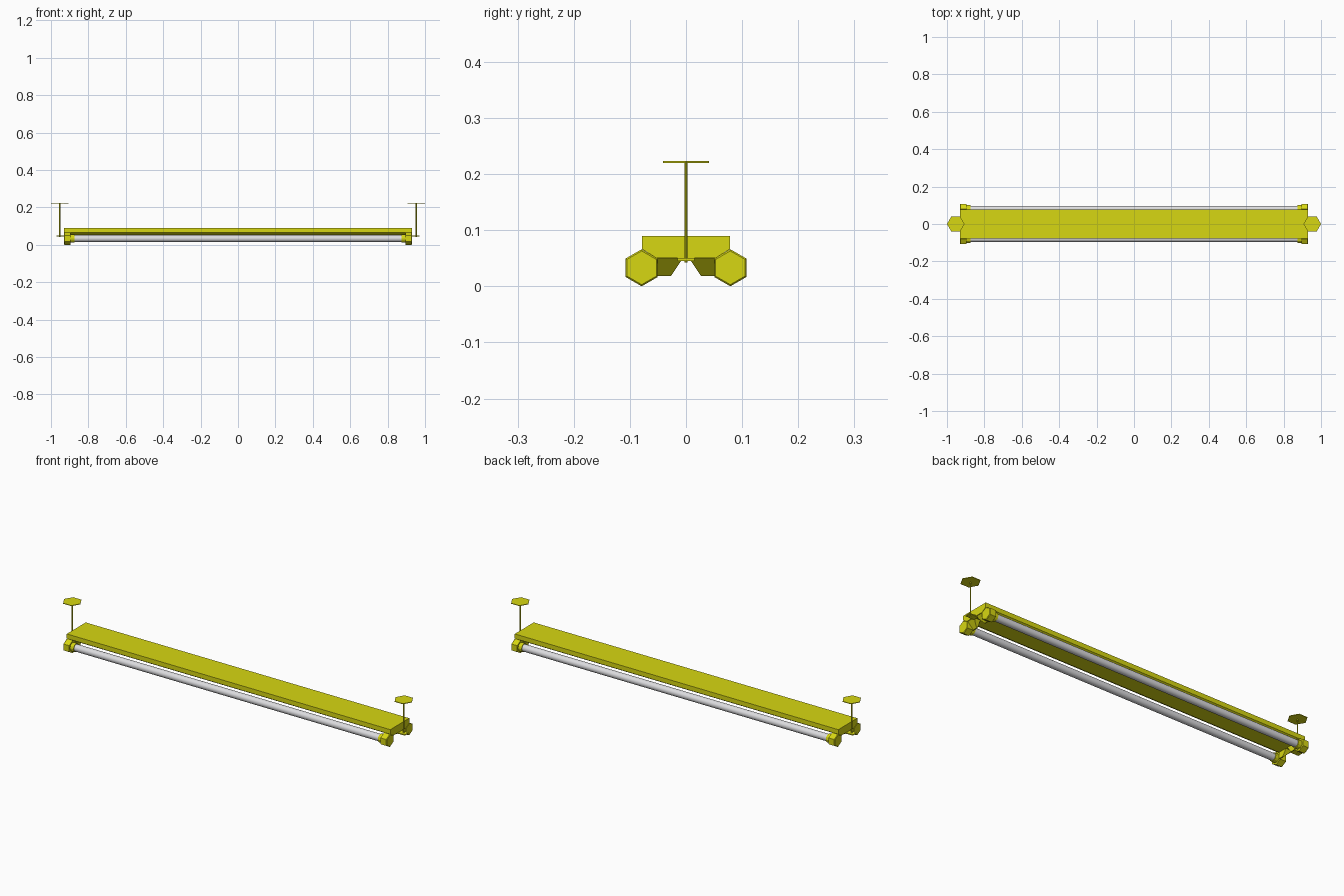
import bpy, bmesh
from math import cos, sin, pi

cube = bpy.data.objects.get("Cube")
if cube:
    bpy.data.objects.remove(cube)


def material(name, rgb):
    m = bpy.data.materials.new(name)
    m.use_nodes = True
    m.diffuse_color = (*rgb, 1)
    m.node_tree.nodes["Principled BSDF"].inputs["Base Color"].default_value = (*rgb, 1)
    return m


YELLOW = material("yellow_metal", (0.68, 0.68, 0.006))
WHITE = material("white_tube", (0.72, 0.72, 0.74))


def loft(name, rings, mat, smooth=False):
    """Closed solid through matching rings of points."""
    bm = bmesh.new()
    loops = [[bm.verts.new(p) for p in ring] for ring in rings]
    n = len(loops[0])
    for a, b in zip(loops, loops[1:]):
        for i in range(n):
            j = (i + 1) % n
            bm.faces.new((a[i], a[j], b[j], b[i]))
    bm.faces.new(loops[0])
    bm.faces.new(loops[-1])
    bmesh.ops.recalc_face_normals(bm, faces=bm.faces)
    mesh = bpy.data.meshes.new(name)
    bm.to_mesh(mesh)
    bm.free()
    mesh.materials.append(mat)
    ob = bpy.data.objects.new(name, mesh)
    bpy.context.collection.objects.link(ob)
    if smooth:
        bpy.ops.object.select_all(action="DESELECT")
        ob.select_set(True)
        bpy.context.view_layer.objects.active = ob
        bpy.ops.object.shade_smooth_by_angle()
    return ob


def ring_x(x, r, sides, y, z):
    # Polygon around the x axis with a corner pointing up
    return [(x, y + r * sin(2 * pi * i / sides), z + r * cos(2 * pi * i / sides))
            for i in range(sides)]


def ring_z(z, r, sides, x):
    # Polygon around the z axis with a corner pointing along x
    return [(x + r * cos(2 * pi * i / sides), r * sin(2 * pi * i / sides), z)
            for i in range(sides)]


END = 0.93          # half length of the housing
TUBE_Y = 0.079
TUBE_Z = 0.033

# Housing: flat topped channel with sloped undersides over the tubes
half = [(0.078, 0.09), (0.078, 0.066), (0.052, 0.05)]
profile = half + [(-y, z) for y, z in reversed(half)]
loft("housing", [[(x, y, z) for y, z in profile] for x in (-END, END)], YELLOW)

for sy, side in ((1, "back"), (-1, "front")):
    y = sy * TUBE_Y
    loft(f"{side}_tube", [ring_x(x, 0.018, 24, y, TUBE_Z) for x in (-0.89, 0.89)],
         WHITE, smooth=True)
    for sx, end in ((1, "left"), (-1, "right")):
        # Hexagonal end cap with a chamfered outer edge, and its collar
        cap = ((0.895, 0.033), (END - 0.003, 0.033), (END, 0.030))
        loft(f"{side}_{end}_cap",
             [ring_x(sx * x, r, 6, y, TUBE_Z) for x, r in cap], YELLOW)
        loft(f"{side}_{end}_collar",
             [ring_x(sx * x, 0.022, 12, y, TUBE_Z) for x in (0.875, 0.897)], YELLOW)
        # Bracket between cap and housing, its outer face leaning inward
        shape = ((0.054, 0.051), (0.054, 0.018), (0.027, 0.018), (0.005, 0.051))
        inner = [(sx * 0.89, sy * py, pz) for py, pz in shape]
        outer = [(sx * (0.895 + (pz - 0.018)), sy * py, pz) for py, pz in shape]
        loft(f"{side}_{end}_bracket", [inner, outer], YELLOW)

# Hangers: ceiling plate, rod and foot plate at each end
for sx, end in ((1, "left"), (-1, "right")):
    x = sx * 0.953
    loft(f"{end}_ceiling_plate", [ring_z(z, 0.047, 6, x) for z in (0.220, 0.223)], YELLOW)
    loft(f"{end}_rod", [ring_z(z, 0.003, 8, x) for z in (0.042, 0.221)], YELLOW)
    foot = [(sx * px, py) for px, py in
            ((0.92, -0.015), (0.97, -0.015), (0.97, 0.015), (0.92, 0.015))]
    loft(f"{end}_foot_plate", [[(px, py, z) for px, py in foot] for z in (0.045, 0.05)],
         YELLOW)
